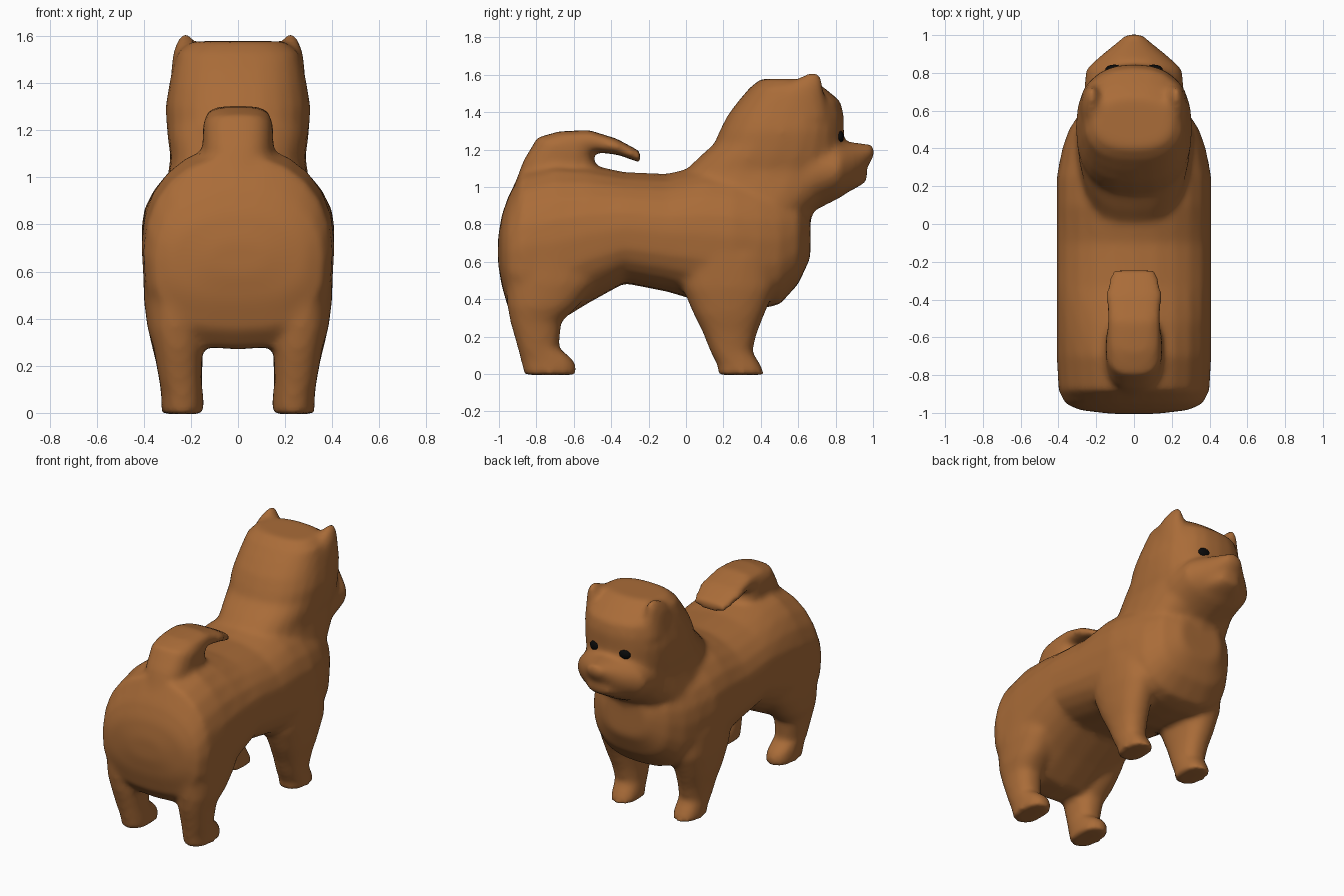
import bpy, bmesh
from math import cos, sin, pi, copysign

cube = bpy.data.objects.get("Cube")
if cube:
    bpy.data.objects.remove(cube)


def material(name, rgb):
    m = bpy.data.materials.new(name)
    m.use_nodes = True
    m.diffuse_color = (*rgb, 1)
    m.node_tree.nodes["Principled BSDF"].inputs["Base Color"].default_value = (*rgb, 1)
    return m


FUR = material("warm brown fur", (0.40, 0.15, 0.04))
BLACK = material("eye black", (0.003, 0.003, 0.003))


def loft(bm, sections, upper=2.3, lower=2.3, sides=24):
    """Skin rounded sections, each (y1, z1, y2, z2, half width[, x centre]);
    upper and lower set how square the two halves of a section are."""
    rings = []
    for y1, z1, y2, z2, hw, *x in sections:
        mid = x[0] if x else 0
        ring = []
        for i in range(sides):
            a = 2 * pi * i / sides
            power = upper if sin(a) > 0 else lower
            c, s = (copysign(abs(f) ** (2 / power), f) for f in (cos(a), sin(a)))
            t = (1 + s) / 2
            ring.append(bm.verts.new((mid + hw * c, y1 + (y2 - y1) * t, z1 + (z2 - z1) * t)))
        rings.append(ring)
    for r, q in zip(rings, rings[1:]):
        for i in range(sides):
            j = (i + 1) % sides
            bm.faces.new((r[i], r[j], q[j], q[i]))
    bm.faces.new(rings[0])
    bm.faces.new(rings[-1])


def upright(rows):
    """Sections across the length: (y, bottom, top, half width)."""
    return [(y, b, y, t, w) for y, b, t, w in rows]


def level(rows, side=0):
    """Sections across the height: (z, rear, front, half width[, distance from centre])."""
    return [(r, z, f, z, w, *(side * d for d in x)) for z, r, f, w, *x in rows]


def finish(name, bm, mat):
    bmesh.ops.recalc_face_normals(bm, faces=bm.faces[:])
    mesh = bpy.data.meshes.new(name)
    bm.to_mesh(mesh)
    bm.free()
    mesh.materials.append(mat)
    mesh.shade_smooth()
    ob = bpy.data.objects.new(name, mesh)
    bpy.context.collection.objects.link(ob)
    return ob


# Torso
coat = bmesh.new()
loft(coat, upright([
    (-1.005, .59, .73, .12), (-.985, .47, .85, .29), (-.95, .35, .95, .365),
    (-.88, .27, 1.09, .40), (-.70, .27, 1.14, .41), (-.52, .38, 1.12, .41),
    (-.33, .485, 1.08, .41), (-.10, .44, 1.07, .41), (.10, .38, 1.12, .41),
    (.25, .36, 1.11, .41), (.40, .35, 1.09, .38), (.50, .37, 1.06, .345),
    (.60, .48, 1.02, .28), (.665, .62, .90, .16)]), upper=2.15, lower=2.7)

# Neck and head
loft(coat, level([
    (.78, .05, .66, .33), (.87, .02, .68, .325), (.95, -.02, .77, .31),
    (1.03, -.03, .84, .295), (1.09, .00, .855, .287), (1.16, .07, .855, .298),
    (1.23, .15, .845, .304), (1.30, .18, .845, .308), (1.38, .22, .845, .295),
    (1.46, .28, .825, .28), (1.53, .34, .74, .26), (1.578, .40, .67, .20)]),
    upper=2.4, lower=2.5)

# Muzzle narrowing to the nose, and the lower lip
loft(coat, upright([
    (.66, .86, 1.28, .27), (.82, .94, 1.25, .255), (.88, .98, 1.24, .19),
    (.93, 1.03, 1.235, .13), (.955, 1.08, 1.23, .10), (.985, 1.13, 1.23, .065),
    (1.006, 1.165, 1.22, .042)]), upper=2, lower=2)
loft(coat, upright([
    (.86, .97, 1.10, .16), (.92, 1.0, 1.095, .11), (.968, 1.03, 1.085, .06)]))

# Plume tail curling forward over the back
loft(coat, [
    (-.93, .98, -.42, 1.02, .15), (-.87, 1.14, -.47, 1.10, .15),
    (-.795, 1.265, -.495, 1.15, .15), (-.68, 1.297, -.495, 1.18, .142),
    (-.52, 1.305, -.47, 1.185, .14), (-.37, 1.258, -.365, 1.172, .15),
    (-.245, 1.19, -.24, 1.128, .118)], upper=2.8, lower=2.8)

for side in (-1, 1):
    # Front leg, rear leg and ear
    loft(coat, level([
        (-.005, .17, .42, .09, .235), (.04, .17, .405, .09, .235),
        (.12, .13, .355, .09, .242), (.22, .09, .38, .10, .25),
        (.32, .04, .42, .115, .26), (.46, -.02, .48, .135, .262),
        (.62, -.02, .46, .12, .285), (.80, .04, .40, .08, .30)], side))
    loft(coat, level([
        (-.005, -.865, -.59, .09, .235), (.04, -.875, -.585, .09, .235),
        (.08, -.885, -.605, .09, .237), (.14, -.90, -.68, .09, .245),
        (.28, -.94, -.665, .105, .255), (.36, -.955, -.58, .12, .265),
        (.48, -.965, -.48, .135, .265), (.66, -.95, -.46, .11, .295),
        (.84, -.89, -.50, .07, .30)], side))
    loft(coat, level([
        (1.36, .44, .76, .075, .215), (1.50, .49, .74, .065, .215),
        (1.56, .56, .73, .045, .222), (1.61, .65, .715, .016, .222)], side), upper=2, lower=2)

# Fuse the parts into one soft coat
ob = finish("body_coat", coat, FUR)
remesh = ob.modifiers.new("fuse", "REMESH")
remesh.mode = "VOXEL"
remesh.voxel_size = .018
remesh.use_smooth_shade = True
relax = ob.modifiers.new("relax", "SMOOTH")
relax.factor = .5
relax.iterations = 10

# Eyes
for side, label in ((-1, "right"), (1, "left")):
    bm = bmesh.new()
    bmesh.ops.create_uvsphere(bm, u_segments=14, v_segments=8, radius=1)
    bmesh.ops.scale(bm, vec=(.048, .026, .036), verts=bm.verts[:])
    bmesh.ops.translate(bm, vec=(side * .105, .818, 1.268), verts=bm.verts[:])
    finish(label + "_eye", bm, BLACK)
